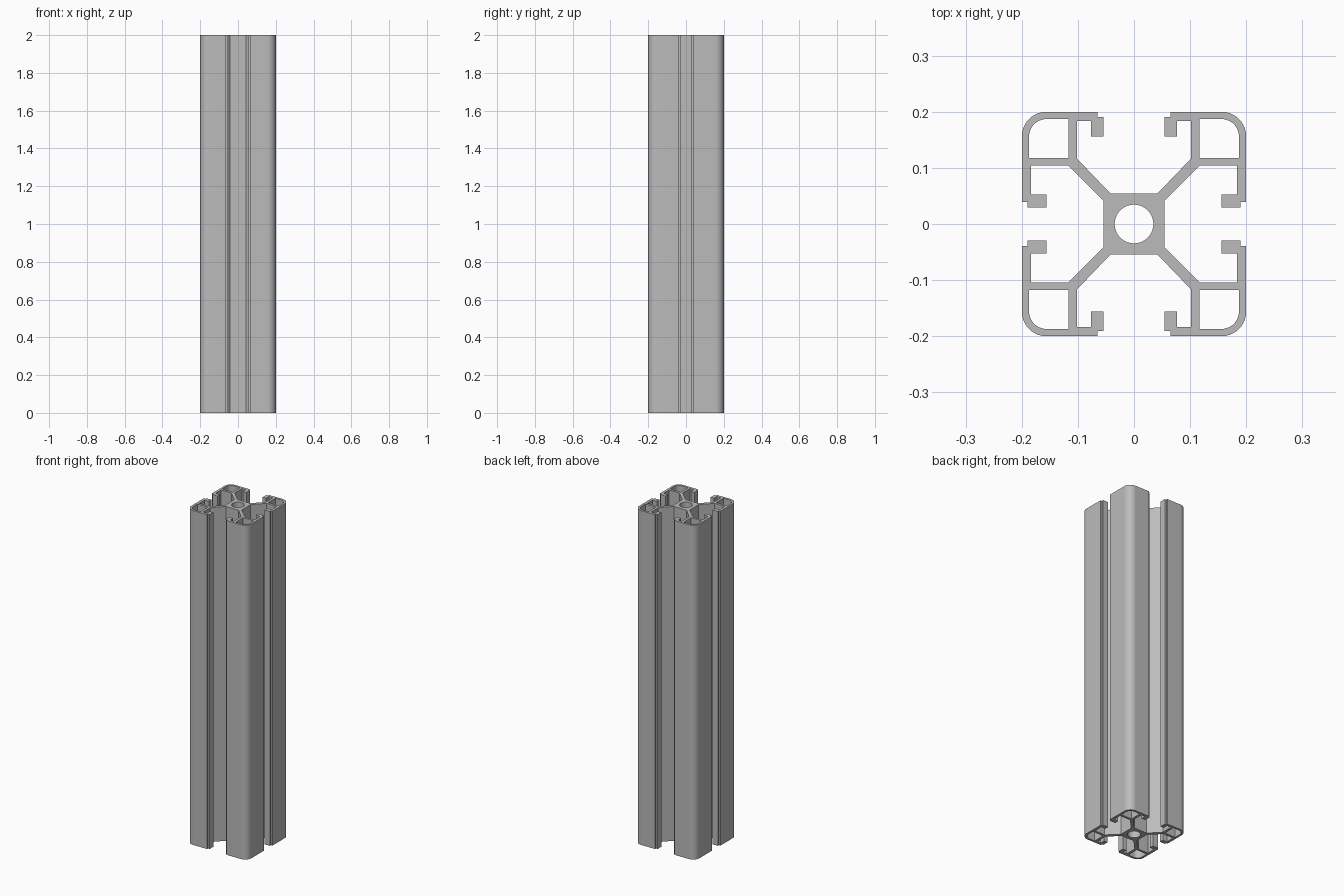
import bpy
import bmesh
from math import sin, cos, pi
from mathutils import Vector

LENGTH = 2.0

cube = bpy.data.objects.get("Cube")
if cube:
    bpy.data.objects.remove(cube, do_unlink=True)

aluminium = bpy.data.materials.new("aluminium grey")
aluminium.use_nodes = True
GREY = (0.5, 0.5, 0.5, 1)
aluminium.diffuse_color = GREY
aluminium.node_tree.nodes["Principled BSDF"].inputs["Base Color"].default_value = GREY


def arc(cx, cy, r, start, end, steps):
    """Points on an arc, angles in quarter turns."""
    angles = [(start + (end - start) * i / steps) * pi / 2 for i in range(steps + 1)]
    return [(cx + r * cos(a), cy + r * sin(a)) for a in angles]


def mirrored(points, sx, sy):
    pts = [(x * sx, y * sy) for x, y in points]
    return pts if sx * sy > 0 else pts[::-1]


# One quarter of the outline, running clockwise
quarter = (
    # core block, diagonal web and lip of the wide slot
    [(0.042, 0.0545), (0.102, 0.117), (0.102, 0.184), (0.077, 0.184),
     (0.077, 0.156), (0.054, 0.156), (0.054, 0.191), (0.065, 0.191), (0.065, 0.2)]
    # rounded outer corner
    + arc(0.156, 0.156, 0.044, 1, 0, 10)
    # lip of the narrow slot and the web back to the core
    + [(0.2, 0.039), (0.19, 0.039), (0.19, 0.029), (0.156, 0.029),
       (0.156, 0.053), (0.184, 0.053), (0.184, 0.104), (0.117, 0.104), (0.0545, 0.042)]
)

# Hollow chamber in each corner
chamber = [(0.117, 0.118), (0.117, 0.187)] + arc(0.156, 0.156, 0.031, 1, 0, 10) + [(0.187, 0.118)]

quadrants = [(1, 1), (1, -1), (-1, -1), (-1, 1)]
outline = [p for q in quadrants for p in mirrored(quarter, *q)]
bore = arc(0, 0, 0.0345, 0, 4, 40)[:-1]
loops = [outline, bore] + [mirrored(chamber, *q) for q in quadrants]

# Fill the cross-section and extrude it along the length
bm = bmesh.new()
edges = []
for loop in loops:
    verts = [bm.verts.new((x, y, 0)) for x, y in loop]
    edges += [bm.edges.new((a, b)) for a, b in zip(verts, verts[1:] + verts[:1])]
bmesh.ops.triangle_fill(bm, edges=edges, use_beauty=True, normal=(0, 0, 1))
result = bmesh.ops.extrude_face_region(bm, geom=bm.faces[:], use_keep_orig=True)
top = [v for v in result["geom"] if isinstance(v, bmesh.types.BMVert)]
bmesh.ops.translate(bm, verts=top, vec=Vector((0, 0, LENGTH)))
bmesh.ops.recalc_face_normals(bm, faces=bm.faces[:])

mesh = bpy.data.meshes.new("slotted_profile_bar")
bm.to_mesh(mesh)
bm.free()
mesh.materials.append(aluminium)
bar = bpy.data.objects.new("slotted_profile_bar", mesh)
bpy.context.collection.objects.link(bar)

# Smooth the rounded corners and bore, keep every other edge crisp
bpy.ops.object.select_all(action="DESELECT")
bar.select_set(True)
bpy.context.view_layer.objects.active = bar
bpy.ops.object.shade_smooth_by_angle(angle=pi / 6)
weighted = bar.modifiers.new("flat_sides", "WEIGHTED_NORMAL")
weighted.keep_sharp = True
